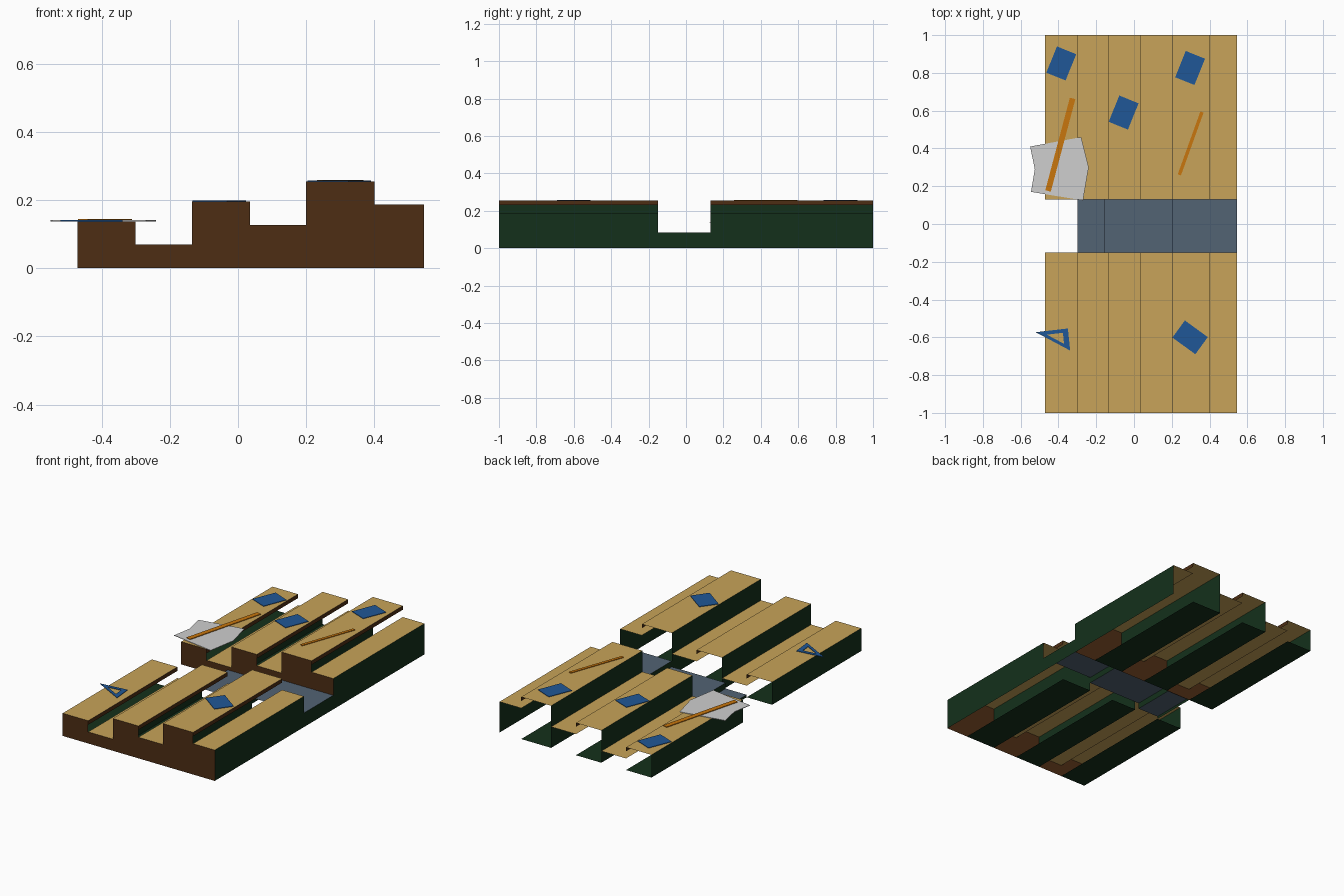
import bpy, math
from mathutils import Vector, Matrix

if "Cube" in bpy.data.objects:
    bpy.data.objects.remove(bpy.data.objects["Cube"])


def mat(name, r, g, b):
    m = bpy.data.materials.new(name)
    m.diffuse_color = (r, g, b, 1)
    m.use_nodes = True
    m.node_tree.nodes["Principled BSDF"].inputs["Base Color"].default_value = m.diffuse_color
    return m


TAN = mat("tan wood", 0.58, 0.37, 0.10)
BROWN = mat("dark brown", 0.075, 0.027, 0.007)
GREEN = mat("dark green", 0.007, 0.030, 0.011)
SLATE = mat("slate carpet", 0.085, 0.125, 0.175)
BLUE = mat("blue cover", 0.014, 0.095, 0.31)
ORANGE = mat("orange pencil", 0.58, 0.18, 0.004)
PAPER = mat("white paper", 0.62, 0.62, 0.62)


def mesh(name, verts, faces, m):
    me = bpy.data.meshes.new(name)
    me.from_pydata(verts, [], faces)
    me.materials.append(m)
    ob = bpy.data.objects.new(name, me)
    bpy.context.collection.objects.link(ob)
    return ob


def level(name, x0, x1, y0, y1, z, m, down=False):
    v = [(x0, y0, z), (x1, y0, z), (x1, y1, z), (x0, y1, z)]
    return mesh(name, v[::-1] if down else v, [(0, 1, 2, 3)], m)


def wall_x(name, x, y0, y1, z0, z1, m, side=1):
    v = [(x, y0, z0), (x, y1, z0), (x, y1, z1), (x, y0, z1)]
    return mesh(name, v if side > 0 else v[::-1], [(0, 1, 2, 3)], m)


def wall_y(name, y, x0, x1, z0, z1, m):
    return mesh(name, [(x0, y, z0), (x1, y, z0), (x1, y, z1), (x0, y, z1)],
                [(0, 1, 2, 3)], m)


def plate(name, pts, z, t, m):
    # thin flat prism from an outline
    n = len(pts)
    v = [(x, y, z) for x, y in pts] + [(x, y, z + t) for x, y in pts]
    f = [tuple(range(n))[::-1], tuple(range(n, 2 * n))]
    f += [(i, (i + 1) % n, (i + 1) % n + n, i + n) for i in range(n)]
    return mesh(name, v, f, m)


# Rows: desk left, desk right, floor right, desk height, floor height
ROWS = [(-0.47, -0.30, -0.135, 0.137, 0.070),
        (-0.135, 0.035, 0.20, 0.195, 0.127),
        (0.20, 0.40, 0.545, 0.254, 0.186)]

# Two seating blocks either side of the aisle
for block, y0, y1 in (("front", -1.0, -0.15), ("rear", 0.13, 1.0)):
    for i, (a, b, c, zd, zf) in enumerate(ROWS):
        tag = f"{block}_{i + 1}"
        level("desk_top_" + tag, a, b, y0, y1, zd, TAN)
        wall_x("desk_lip_" + tag, b, y0, y1, zd - 0.024, zd, BROWN)
        wall_x("desk_panel_" + tag, a, y0, y1, 0, zd, GREEN, -1)
        level("desk_base_" + tag, a, b, y0, y1, 0.0, GREEN, True)
        level("row_floor_" + tag, b, c, y0, y1, zf, TAN)
        wall_y("desk_end_" + tag, y0, a, b, 0, zd, BROWN)
        wall_y("floor_end_" + tag, y0, b, c, 0, zf, BROWN)
    wall_x("side_wall_" + block, 0.545, y0, y1, 0, ROWS[-1][4], GREEN)

# Stepped aisle
for i, (a, b, z, drop) in enumerate([(-0.30, -0.16, 0.015, 0.0),
                                     (-0.16, 0.20, 0.05, 0.015),
                                     (0.20, 0.545, 0.085, 0.05)]):
    level(f"aisle_step_{i + 1}", a, b, -0.15, 0.13, z, SLATE)
    wall_x(f"aisle_riser_{i + 1}", a, -0.15, 0.13, drop, z, GREEN, -1)
wall_x("aisle_side", 0.545, -0.15, 0.13, 0, 0.085, GREEN)


# Notebooks
def notebook(i, x, y, z, w, h, deg):
    r = Matrix.Rotation(math.radians(deg), 2)
    pts = [r @ Vector((sx * w / 2, sy * h / 2)) + Vector((x, y))
           for sx, sy in ((-1, -1), (1, -1), (1, 1), (-1, 1))]
    plate(f"notebook_{i}", pts, z, 0.003, BLUE)


notebook(1, -0.385, 0.85, 0.1375, 0.11, 0.15, -22)
notebook(2, -0.055, 0.59, 0.1955, 0.11, 0.15, -22)
notebook(3, 0.297, 0.826, 0.2545, 0.11, 0.15, -22)
notebook(4, 0.297, -0.60, 0.2545, 0.15, 0.112, -36)

# Open sheets of paper
plate("paper_sheets", [(-0.55, 0.41), (-0.525, 0.29), (-0.545, 0.17),
                       (-0.27, 0.125), (-0.24, 0.30), (-0.28, 0.46)],
      0.1375, 0.003, PAPER)


# Pencils
def pencil(name, p, q, w, z):
    p, q = Vector(p), Vector(q)
    d = (q - p).normalized()
    s = Vector((-d.y, d.x)) * w / 2
    plate(name, [p - s, q - s, q + s, p + s], z, 0.004, ORANGE)


pencil("pencil_large", (-0.455, 0.175), (-0.325, 0.665), 0.03, 0.1405)
pencil("pencil_small", (0.24, 0.26), (0.36, 0.593), 0.018, 0.2545)

# Set square: a triangular frame of three bars
outer = [Vector(p) for p in ((-0.52, -0.573), (-0.338, -0.67), (-0.35, -0.553))]
mid = sum(outer, Vector((0, 0))) / 3
inner = [mid + (p - mid) * 0.5 for p in outer]
for i in range(3):
    j = (i + 1) % 3
    plate(f"set_square_bar_{i + 1}", [outer[i], outer[j], inner[j], inner[i]],
          0.1375, 0.003, BLUE)
